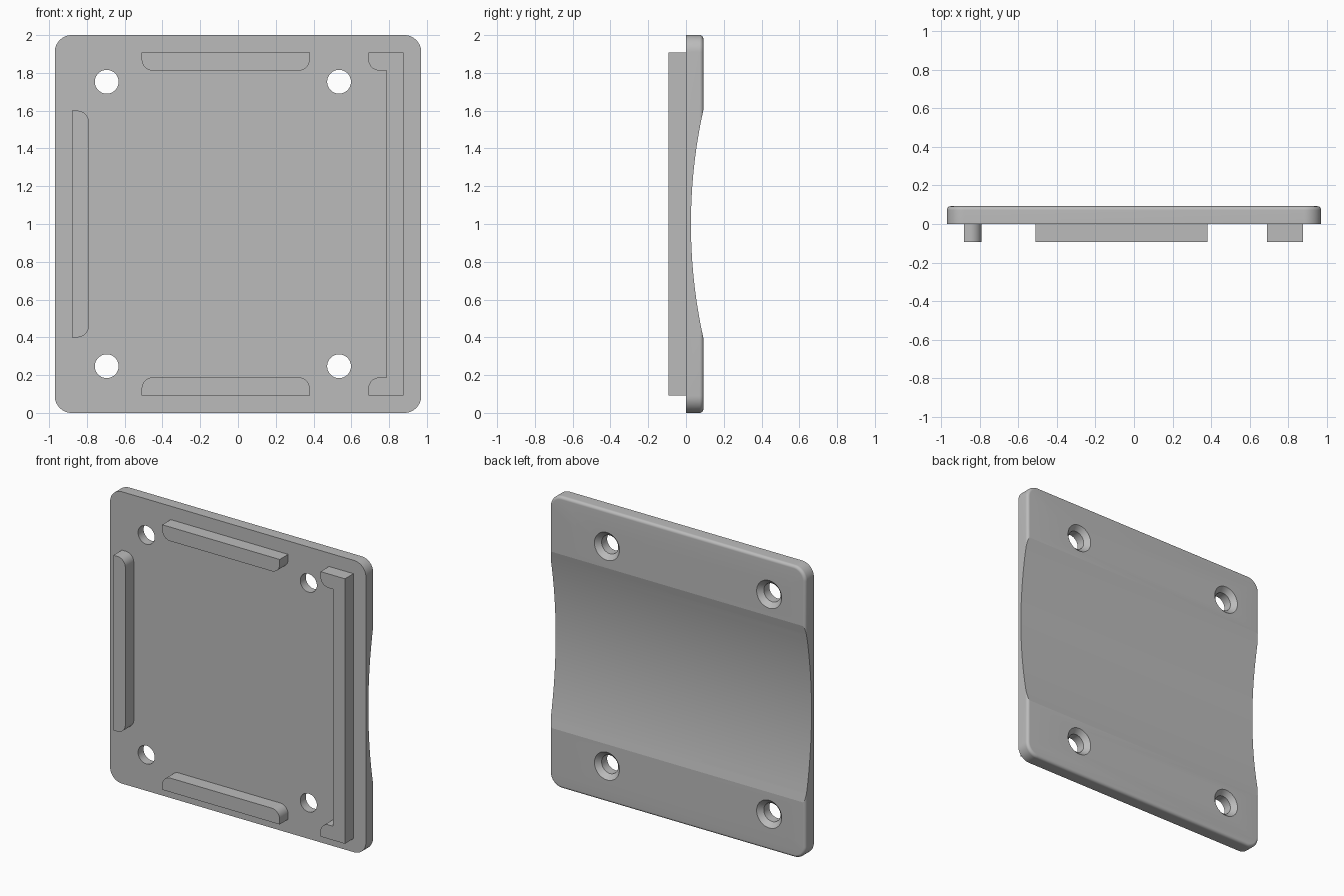
import bpy, bmesh
from math import sin, cos, pi
from mathutils import Vector, Matrix

if "Cube" in bpy.data.objects:
    bpy.data.objects.remove(bpy.data.objects["Cube"], do_unlink=True)

THICK = 0.092      # plate thickness, also the rib height
HALF_W = 0.97
FILLET = 0.02

grey = bpy.data.materials.new("plain grey")
grey.use_nodes = True
grey.diffuse_color = (0.5, 0.5, 0.5, 1)
grey.node_tree.nodes["Principled BSDF"].inputs["Base Color"].default_value = (0.5, 0.5, 0.5, 1)


def rounded(corners, steps=12):
    """Outline in x, z from (x, z, radius) corners with right angles."""
    out = []
    for i, (x, z, r) in enumerate(corners):
        p = Vector((x, z))
        if r == 0:
            out.append(p)
            continue
        a = (Vector(corners[i - 1][:2]) - p).normalized()
        b = (Vector(corners[(i + 1) % len(corners)][:2]) - p).normalized()
        centre = p + r * (a + b)
        for s in range(steps + 1):
            t = s / steps * pi / 2
            out.append(centre - r * (b * cos(t) + a * sin(t)))
    return out


def circle(x, z, r, n=48):
    return [Vector((x + r * cos(2 * pi * i / n), z + r * sin(2 * pi * i / n))) for i in range(n)]


def loft(name, layers):
    """Closed solid through (y, outline) layers."""
    bm = bmesh.new()
    rings = [[bm.verts.new((p.x, y, p.y)) for p in outline] for y, outline in layers]
    for lo, hi in zip(rings, rings[1:]):
        for i in range(len(lo)):
            bm.faces.new((lo[i - 1], lo[i], hi[i], hi[i - 1]))
    bm.faces.new(rings[0])
    bm.faces.new(rings[-1])
    return finish(name, bm)


def finish(name, bm):
    bmesh.ops.recalc_face_normals(bm, faces=bm.faces)
    mesh = bpy.data.meshes.new(name)
    bm.to_mesh(mesh)
    bm.free()
    mesh.materials.append(grey)
    obj = bpy.data.objects.new(name, mesh)
    bpy.context.collection.objects.link(obj)
    return obj


def cut(target, cutter):
    cutter.hide_render = True
    mod = target.modifiers.new("cut", 'BOOLEAN')
    mod.operation, mod.solver, mod.object = 'DIFFERENCE', 'EXACT', cutter
    bpy.context.view_layer.objects.active = target
    bpy.ops.object.modifier_apply(modifier=mod.name)
    bpy.data.objects.remove(cutter, do_unlink=True)


def plate_outline(d):
    w, r = HALF_W - d, 0.09 - d
    return rounded([(-w, d, r), (w, d, r), (w, 2 - d, r), (-w, 2 - d, r)])


# Plate with a rounded edge around its back
layers = [(0, plate_outline(0))]
for s in range(11):
    t = s / 10 * pi / 2
    layers.append((THICK - FILLET * (1 - sin(t)), plate_outline(FILLET * (1 - cos(t)))))
plate = loft("plate", layers)

# Shallow cylindrical hollow across the back
HOLLOW_R = 2.80
bm = bmesh.new()
place = Matrix.Translation((0, 0.026 + HOLLOW_R, 1)) @ Matrix.Rotation(pi / 2, 4, 'Y')
bmesh.ops.create_cone(bm, cap_ends=True, segments=256, radius1=HOLLOW_R,
                      radius2=HOLLOW_R, depth=3, matrix=place)
cut(plate, finish("hollow_cutter", bm))

# Four countersunk screw holes
HOLE_R, SINK = 0.063, 0.032
for x in (-0.695, 0.535):
    for z in (0.247, 1.753):
        cut(plate, loft("hole_cutter", [
            (-0.05, circle(x, z, HOLE_R)),
            (THICK - SINK, circle(x, z, HOLE_R)),
            (THICK + SINK, circle(x, z, HOLE_R + 2 * SINK))]))

# Locating ribs on the front
R = 0.06
ribs = {
    "right_rib": [(-0.88, 0.4, 0), (-0.79, 0.4, R), (-0.79, 1.6, R), (-0.88, 1.6, 0)],
    "bottom_rib": [(-0.51, 0.092, 0), (0.38, 0.092, 0), (0.38, 0.188, R), (-0.51, 0.188, R)],
    "top_rib": [(-0.51, 1.908, 0), (0.38, 1.908, 0), (0.38, 1.812, R), (-0.51, 1.812, R)],
    "left_bracket": [(0.69, 0.092, 0), (0.875, 0.092, 0), (0.875, 1.908, 0), (0.69, 1.908, 0),
                     (0.69, 1.812, R), (0.785, 1.812, 0), (0.785, 0.188, 0), (0.69, 0.188, R)],
}
parts = [plate]
for name, corners in ribs.items():
    outline = rounded(corners)
    parts.append(loft(name, [(-THICK, outline), (0.004, outline)]))

# Smooth the curves, keep every real edge crisp
bpy.ops.object.select_all(action='DESELECT')
for obj in parts:
    obj.select_set(True)
bpy.context.view_layer.objects.active = plate
bpy.ops.object.shade_smooth_by_angle(angle=0.19)
